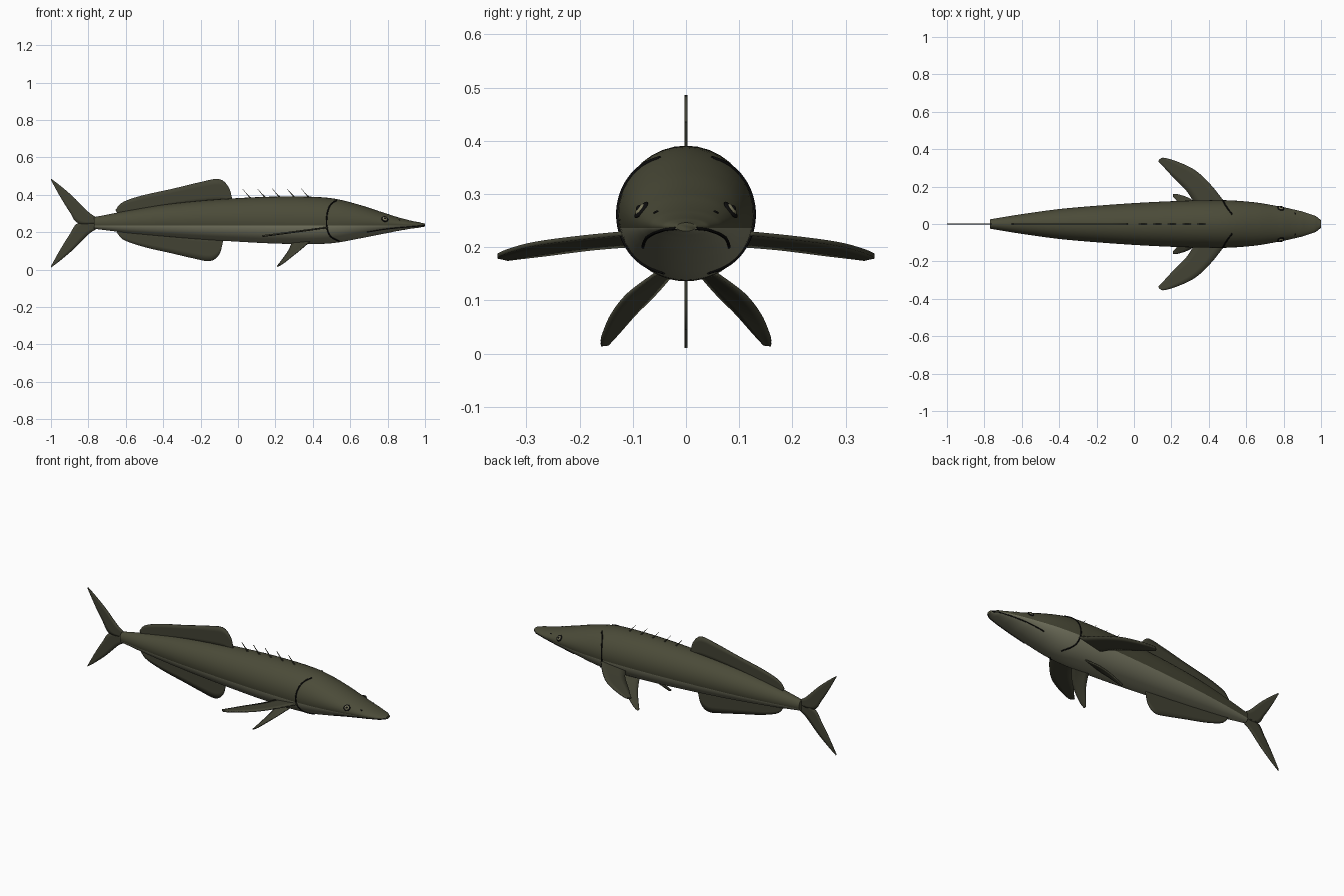
import bpy, bmesh, math
from mathutils import Vector

if "Cube" in bpy.data.objects:
    bpy.data.objects.remove(bpy.data.objects["Cube"])


def material(name, r, g, b):
    m = bpy.data.materials.new(name)
    m.use_nodes = True
    m.diffuse_color = (r, g, b, 1)
    bsdf = m.node_tree.nodes["Principled BSDF"]
    bsdf.inputs["Base Color"].default_value = (r, g, b, 1)
    bsdf.inputs["Roughness"].default_value = 0.7
    return m


OLIVE = material("olive back", 0.07, 0.07, 0.04)
PALE = material("pale belly", 0.22, 0.22, 0.145)
FIN = material("dark olive fin", 0.055, 0.055, 0.034)
BLACK = material("black", 0.004, 0.004, 0.004)
IRIS = material("iris", 0.2, 0.19, 0.11)


def spline(points, u):
    """Catmull-Rom through points, u from 0 to 1."""
    pts = [Vector(p) for p in points]
    f = u * (len(pts) - 1)
    i = min(int(f), len(pts) - 2)
    t = f - i
    p1, p2 = pts[i], pts[i + 1]
    p0 = pts[i - 1] if i else 2 * p1 - p2
    p3 = pts[i + 2] if i + 2 < len(pts) else 2 * p2 - p1
    return 0.5 * (2 * p1 + (p2 - p0) * t + (2 * p0 - 5 * p1 + 4 * p2 - p3) * t ** 2
                  + (3 * p1 - p0 - 3 * p2 + p3) * t ** 3)


# Body stations: x, half width, bottom z, top z
BODY = [(-0.77, 0.025, 0.218, 0.28), (-0.6, 0.053, 0.197, 0.313), (-0.4, 0.08, 0.178, 0.346),
        (-0.2, 0.098, 0.162, 0.368), (0, 0.112, 0.149, 0.382), (0.2, 0.122, 0.139, 0.39),
        (0.4, 0.127, 0.136, 0.389), (0.52, 0.126, 0.143, 0.378), (0.66, 0.114, 0.168, 0.343),
        (0.8, 0.09, 0.195, 0.298), (0.9, 0.067, 0.214, 0.268), (0.97, 0.043, 0.224, 0.253),
        (1.0, 0.018, 0.23, 0.246)]


def section(x):
    """Half width, half height and centre height of the body at x."""
    for i in range(len(BODY) - 1):
        if x <= BODY[i + 1][0]:
            break
    t = (x - BODY[i][0]) / (BODY[i + 1][0] - BODY[i][0])
    s = spline(BODY, (i + min(max(t, 0), 1)) / (len(BODY) - 1))
    return s[1], (s[3] - s[2]) / 2, (s[3] + s[2]) / 2


def on_skin(x, z, side=1):
    w, h, c = section(x)
    k = max(-1, min(1, (z - c) / h))
    return Vector((x, side * w * math.sqrt(1 - k * k), z))


def finish(name, bm, mats, angle=40):
    bmesh.ops.recalc_face_normals(bm, faces=bm.faces)
    mesh = bpy.data.meshes.new(name)
    bm.to_mesh(mesh)
    bm.free()
    ob = bpy.data.objects.new(name, mesh)
    bpy.context.collection.objects.link(ob)
    for m in mats:
        mesh.materials.append(m)
    bpy.ops.object.select_all(action="DESELECT")
    bpy.context.view_layer.objects.active = ob
    ob.select_set(True)
    bpy.ops.object.shade_smooth_by_angle(angle=math.radians(angle))
    return ob


# Body: rings split at the colour line so the belly has a clean edge
def build_body():
    bm = bmesh.new()
    rings, half, steps = [], 20, 90
    for s in range(steps + 1):
        f = s / steps * (len(BODY) - 1)
        i = min(int(f), len(BODY) - 2)
        x = BODY[i][0] + (f - i) * (BODY[i + 1][0] - BODY[i][0])
        w, h, c = section(x)
        a = math.asin(max(-0.9, min(0.9, (0.236 - c) / h)))
        angles = [a + (math.pi - 2 * a) * k / half for k in range(half)]
        angles += [math.pi - a + (math.pi + 2 * a) * k / half for k in range(half)]
        rings.append([bm.verts.new((x, w * math.cos(t), c + h * math.sin(t))) for t in angles])
    n = 2 * half
    for r, q in zip(rings, rings[1:]):
        for k in range(n):
            face = bm.faces.new((r[k], r[(k + 1) % n], q[(k + 1) % n], q[k]))
            face.material_index = int(k >= half)
    for r in (rings[0], rings[-1]):
        bm.faces.new(r)
    finish("body", bm, [OLIVE, PALE], 60)


build_body()


def fin(name, rail_a, rail_b, thick=0.005, mirror=False):
    """Thin blade lofted between two smooth edges."""
    bm = bmesh.new()
    steps, rows = 24, []
    for s in range(steps + 1):
        a, b = spline(rail_a, s / steps), spline(rail_b, s / steps)
        rows.append([bm.verts.new(a.lerp(b, k / 4)) for k in range(5)])
    for r, q in zip(rows, rows[1:]):
        for k in range(4):
            bm.faces.new((r[k], r[k + 1], q[k + 1], q[k]))
    ob = finish(name, bm, [FIN])
    sol = ob.modifiers.new("thickness", "SOLIDIFY")
    sol.thickness, sol.offset = thick, 0
    if mirror:
        ob.modifiers.new("mirror", "MIRROR").use_axis = (False, True, False)


def flat(pairs):
    return [(x, 0, z) for x, z in pairs]


# Dorsal and anal fins, base edge then free edge
fin("dorsal_fin",
    flat([(-0.04, 0.36), (-0.06, 0.36), (-0.1, 0.36), (-0.2, 0.355), (-0.35, 0.34), (-0.5, 0.31), (-0.6, 0.3), (-0.64, 0.29)]),
    flat([(-0.03, 0.375), (-0.05, 0.44), (-0.1, 0.484), (-0.2, 0.468), (-0.35, 0.432), (-0.52, 0.394), (-0.62, 0.358), (-0.655, 0.318)]))
fin("anal_fin",
    flat([(-0.09, 0.18), (-0.11, 0.18), (-0.14, 0.18), (-0.22, 0.18), (-0.35, 0.19), (-0.5, 0.2), (-0.6, 0.21), (-0.63, 0.22)]),
    flat([(-0.08, 0.15), (-0.1, 0.08), (-0.15, 0.045), (-0.24, 0.06), (-0.36, 0.088), (-0.5, 0.12), (-0.61, 0.158), (-0.65, 0.2)]))

# Forked tail, two lobes about the body axis
for label, s in (("upper", 1), ("lower", -1)):
    fin(label + "_tail_lobe",
        flat([(x, 0.248 + s * d) for x, d in [(-0.75, 0.027), (-0.8, 0.06), (-0.88, 0.14), (-0.95, 0.2), (-1, 0.238)]]),
        flat([(x, 0.248 + s * d) for x, d in [(-0.75, 0), (-0.855, 0), (-0.9, 0.06), (-0.95, 0.14), (-1, 0.23)]]))

# Paired fins, leading edge then trailing edge
fin("pectoral_fins",
    [(x, y, 0.18 + 0.13 * (x - 0.13)) for x, y in
     [(0.49, 0.11), (0.41, 0.21), (0.33, 0.285), (0.24, 0.33), (0.16, 0.354), (0.135, 0.345)]],
    [(x, y, 0.178 + 0.13 * (x - 0.13)) for x, y in
     [(0.33, 0.1), (0.29, 0.165), (0.25, 0.21), (0.2, 0.26), (0.15, 0.315), (0.13, 0.335)]],
    0.008, True)
fin("pelvic_fins",
    [(0.39, 0.05, 0.155), (0.34, 0.108, 0.112), (0.29, 0.14, 0.072), (0.24, 0.157, 0.033), (0.21, 0.16, 0.016)],
    [(0.29, 0.025, 0.15), (0.275, 0.06, 0.11), (0.255, 0.093, 0.077), (0.23, 0.123, 0.043), (0.21, 0.146, 0.017)],
    0.006, True)

# Small backward-leaning spines ahead of the dorsal fin
for i in range(5):
    x = 0.07 + 0.078 * i
    w, h, c = section(x)
    top = c + h
    fin(f"dorsal_spine_{i + 1}",
        flat([(x + 0.006, top - 0.006), (x - 0.02, top + 0.018), (x - 0.045, top + 0.045)]),
        flat([(x - 0.006, top - 0.006), (x - 0.025, top + 0.018), (x - 0.046, top + 0.045)]), 0.004)


def line(name, points, radius):
    """Dark crease laid on the skin."""
    cu = bpy.data.curves.new(name, "CURVE")
    cu.dimensions = "3D"
    cu.bevel_depth, cu.bevel_resolution = radius, 1
    sp = cu.splines.new("POLY")
    sp.points.add(len(points) - 1)
    for p, v in zip(sp.points, points):
        p.co = (*v, 1)
    cu.materials.append(BLACK)
    bpy.context.collection.objects.link(bpy.data.objects.new(name, cu))


GILL = [(0.525, 0.368), (0.5, 0.352), (0.482, 0.32), (0.474, 0.27), (0.476, 0.22), (0.495, 0.178), (0.54, 0.152)]
MOUTH = [(0.69, 0.2), (0.76, 0.212), (0.84, 0.222), (0.92, 0.229), (0.97, 0.233), (0.998, 0.235)]


def on_skin_path(points, side):
    pts = [spline([(x, 0, z) for x, z in points], k / 30) for k in range(31)]
    return [on_skin(p.x, p.z, side) for p in pts]


def disc(name, x, z, side, radius, thick, mat):
    """Shallow dome facing out of the skin."""
    p = on_skin(x, z, side)
    u = on_skin(x + 0.01, z, side) - on_skin(x - 0.01, z, side)
    v = on_skin(x, z + 0.01, side) - on_skin(x, z - 0.01, side)
    n = u.cross(v)
    n *= 1 if n.y * side > 0 else -1
    bm = bmesh.new()
    bmesh.ops.create_uvsphere(bm, u_segments=24, v_segments=12, radius=radius)
    bmesh.ops.scale(bm, vec=(1, 1, thick / radius), verts=bm.verts)
    ob = finish(name, bm, [mat], 60)
    ob.location = p
    ob.rotation_euler = n.to_track_quat("Z", "Y").to_euler()


# Head details on both sides
for label, s in (("left", 1), ("right", -1)):
    line(label + "_gill_slit", on_skin_path(GILL, s), 0.004)
    line(label + "_mouth_line", on_skin_path(MOUTH, s), 0.003)
    disc(label + "_eye_rim", 0.785, 0.27, s, 0.019, 0.005, BLACK)
    disc(label + "_iris", 0.785, 0.27, s, 0.014, 0.008, IRIS)
    disc(label + "_pupil", 0.785, 0.27, s, 0.009, 0.0105, BLACK)
    disc(label + "_nostril", 0.862, 0.266, s, 0.005, 0.002, BLACK)
